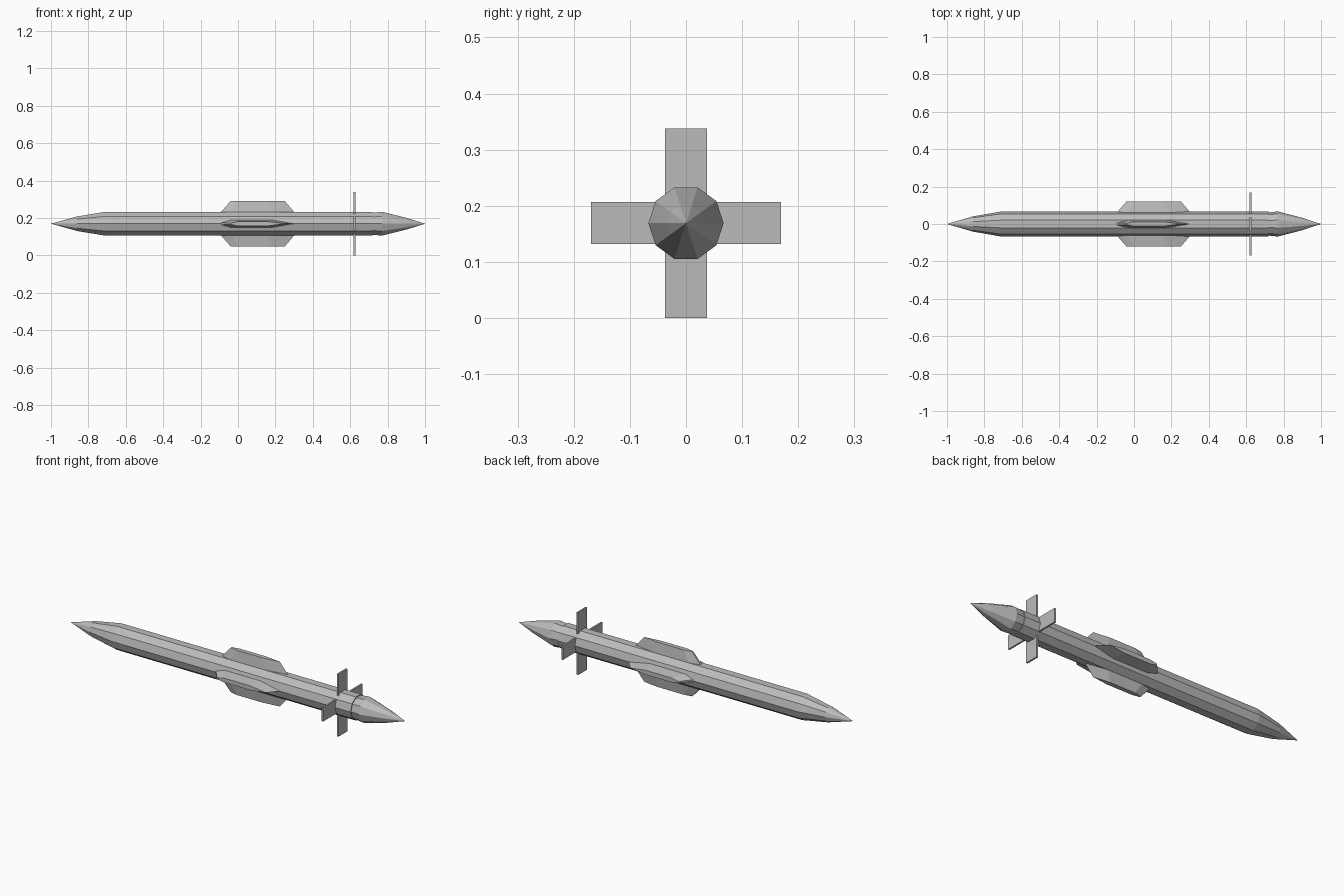
import bpy, bmesh, math
from mathutils import Matrix, Vector

cube = bpy.data.objects.get("Cube")
if cube:
    bpy.data.objects.remove(cube, do_unlink=True)

AXIS_Z = 0.169
SIDES = 10

grey = bpy.data.materials.new("light_grey")
grey.use_nodes = True
grey.diffuse_color = (0.5, 0.5, 0.5, 1)
grey.node_tree.nodes["Principled BSDF"].inputs["Base Color"].default_value = grey.diffuse_color


def finish(name, bm):
    bmesh.ops.recalc_face_normals(bm, faces=bm.faces)
    mesh = bpy.data.meshes.new(name)
    bm.to_mesh(mesh)
    bm.free()
    mesh.materials.append(grey)
    obj = bpy.data.objects.new(name, mesh)
    obj.location.z = AXIS_Z
    bpy.context.collection.objects.link(obj)
    return obj


def loft(bm, loops):
    """Skin matching loops of points and cap both ends."""
    rings = [[bm.verts.new(p) for p in loop] for loop in loops]
    for a, b in zip(rings, rings[1:]):
        for i in range(len(a)):
            j = (i + 1) % len(a)
            bm.faces.new((a[i], a[j], b[j], b[i]))
    bm.faces.new(rings[0])
    bm.faces.new(rings[-1])


def turned(name, profile):
    """Faceted solid around the x axis from (x, radius) pairs."""
    bm = bmesh.new()
    angles = [math.tau * i / SIDES for i in range(SIDES)]
    loft(bm, [[(x, r * math.cos(a), r * math.sin(a)) for a in angles] for x, r in profile])
    bmesh.ops.remove_doubles(bm, verts=bm.verts, dist=0.0005)
    return finish(name, bm)


# Long body with pointed nose, and the tail cone behind it
turned("body", [(-1, 0), (-0.86, 0.041), (-0.71, 0.067), (0.72, 0.067), (0.72, 0)])
turned("tail_cone", [(0.71, 0), (0.72, 0.062), (0.77, 0.067), (0.9, 0.033), (1, 0)])


# Hexagonal wing section at a given height
def wing_section(front, back, half, height):
    length = back - front
    shape = [(0, 0.3), (0.15, 1), (0.68, 1), (1, 0), (0.68, -1), (0.15, -1), (0, -0.3)]
    return [(front + u * length, v * half, height) for u, v in shape]


for i, side in enumerate(("top", "right", "bottom", "left")):
    turn = Matrix.Rotation(i * math.pi / 2, 4, 'X')

    # Swept mid-body wings
    bm = bmesh.new()
    loft(bm, [wing_section(-0.1, 0.31, 0.022, 0.052),
              wing_section(-0.04, 0.25, 0.012, 0.121)])
    bm.transform(turn)
    finish(side + "_wing", bm)

    # Flat tail paddles set square across the axis
    bm = bmesh.new()
    bmesh.ops.create_cube(bm, size=1)
    bm.transform(turn @ Matrix.Translation((0.623, 0, 0.107))
                 @ Matrix.Diagonal((0.009, 0.075, 0.124, 1)))
    finish(side + "_tail_paddle", bm)
